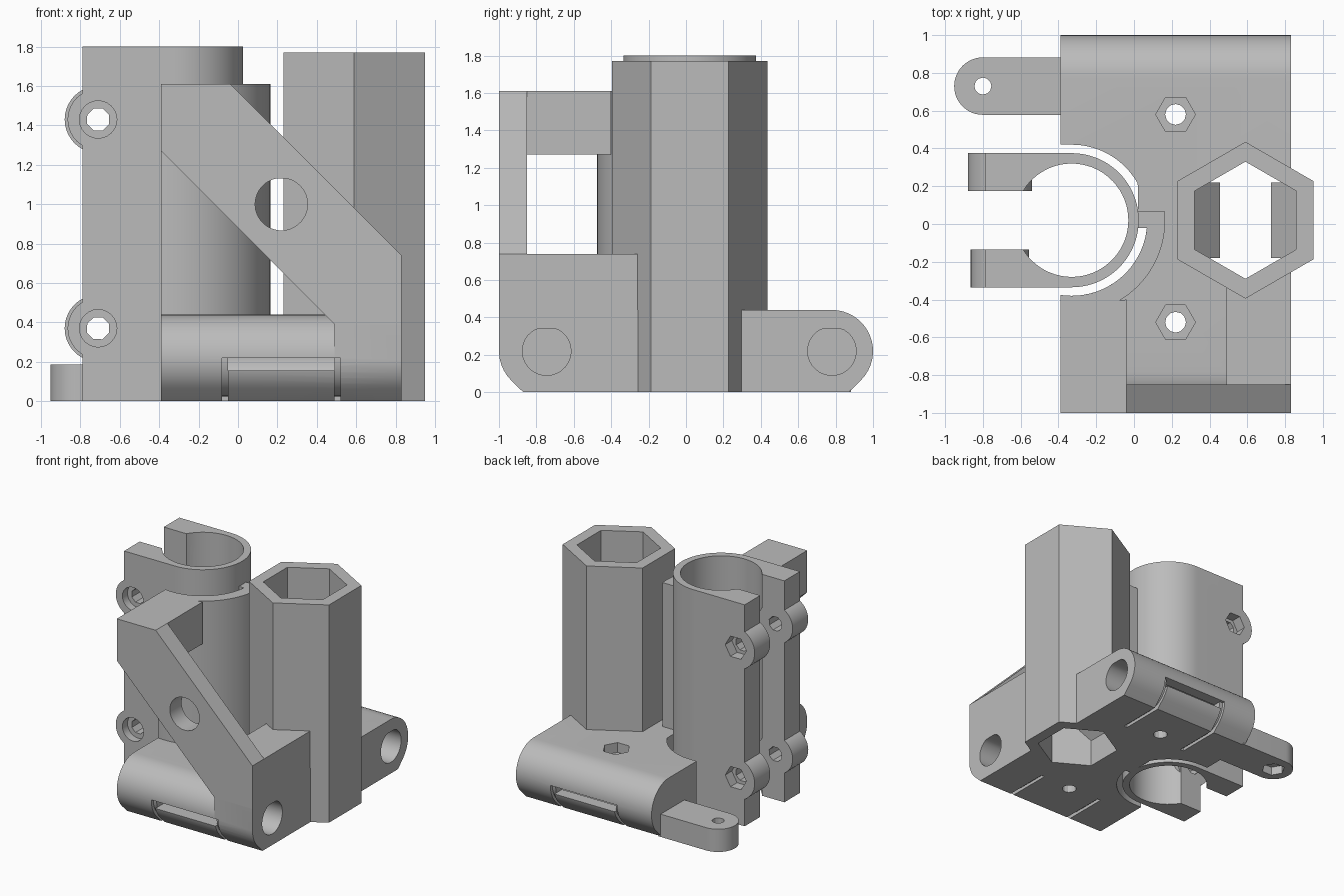
import bpy, bmesh
from math import cos, sin, radians

cube = bpy.data.objects.get("Cube")
if cube:
    bpy.data.objects.remove(cube, do_unlink=True)

grey = bpy.data.materials.new("plain grey")
grey.use_nodes = True
grey.diffuse_color = (0.5, 0.5, 0.5, 1)
grey.node_tree.nodes["Principled BSDF"].inputs["Base Color"].default_value = (0.5, 0.5, 0.5, 1)


def arc(cx, cy, r, a, b, n=24):
    """Points on an arc from angle a to b in degrees."""
    return [(cx + r * cos(radians(a + (b - a) * i / n)),
             cy + r * sin(radians(a + (b - a) * i / n))) for i in range(n + 1)]


def ngon(cx, cy, r, n, start=0):
    return arc(cx, cy, r, start, start + 360, n)[:-1]


def box(x0, x1, y0, y1):
    return [(x0, y0), (x1, y0), (x1, y1), (x0, y1)]


def prism(name, pts, axis, lo, hi):
    """Extrude a flat outline along an axis."""
    place = {"x": lambda p, d: (d, p[0], p[1]),
             "y": lambda p, d: (p[0], d, p[1]),
             "z": lambda p, d: (p[0], p[1], d)}[axis]
    bm = bmesh.new()
    a = [bm.verts.new(place(p, lo)) for p in pts]
    b = [bm.verts.new(place(p, hi)) for p in pts]
    bm.faces.new(a)
    bm.faces.new(b)
    for i in range(len(pts)):
        j = (i + 1) % len(pts)
        bm.faces.new((a[i], a[j], b[j], b[i]))
    bmesh.ops.recalc_face_normals(bm, faces=bm.faces)
    me = bpy.data.meshes.new(name)
    bm.to_mesh(me)
    bm.free()
    ob = bpy.data.objects.new(name, me)
    bpy.context.collection.objects.link(ob)
    me.materials.append(grey)
    return ob


def activate(ob):
    bpy.ops.object.select_all(action="DESELECT")
    ob.select_set(True)
    bpy.context.view_layer.objects.active = ob


def combine(ob, tools, operation="DIFFERENCE"):
    """Apply boolean tools to a part, then discard them."""
    activate(ob)
    for tool in tools:
        tool.hide_render = True
        mod = ob.modifiers.new("bool", "BOOLEAN")
        mod.solver = "EXACT"
        mod.operation = operation
        mod.object = tool
        bpy.ops.object.modifier_apply(modifier=mod.name)
        bpy.data.objects.remove(tool, do_unlink=True)


CX, CY = -0.33, 0.02      # tube centre
HX = 0.59                 # hexagonal column centre
ROD_Z = 0.22              # rod height
parts = []

# Base with rounded, chamfered ends and the tall front block
back_end = [(0.87, 0)] + arc(0.78, ROD_Z, 0.22, -45, 90, 16)
front_end = [(-y, z) for y, z in reversed(back_end)]
base = prism("base", back_end + front_end, "x", -0.39, 0.83)
block_low = [(-y, z) for y, z in back_end[:7]]
block = prism("front_block", block_low + [(-1, 0.74), (-0.26, 0.74), (-0.26, 0)], "x", 0.49, 0.83)
combine(base, [block], "UNION")

# Openings in the base: tube clearance, column bore, rods and tie slots
clearance = ([(-1, CY + 0.4), (CX, CY + 0.4)] + arc(CX, CY, 0.4, 85, 29)
             + [(0.02, -0.02)] + arc(CX, CY, 0.4, -6, -90) + [(-1, CY - 0.4)])
cutters = [prism("cut", clearance, "z", -1, 2),
           prism("cut", ngon(HX, CY, 0.31, 6, 90), "z", -1, 2)]
for side, rod_y in ((1, 0.78), (-1, -0.745)):
    hole = [(y, min(z, ROD_Z + 0.12)) for y, z in ngon(rod_y, ROD_Z, 0.13, 32, 5)]
    cutters.append(prism("cut", hole, "x", -0.3, 1))
    cutters.append(prism("cut", box(-0.05, 0.49, 0.155, 0.22), "y", side * 0.85, side * 1.1))
    ring = (arc(0.78, ROD_Z, 0.3, 0, -90) + [(0.5, -0.08), (0.5, 0.025)]
            + arc(0.78, ROD_Z, 0.195, -90, 0))
    for x in (-0.08, 0.49):
        cutters.append(prism("cut", [(side * y, z) for y, z in ring], "x", x, x + 0.03))
for y in (0.58, -0.52):
    cutters.append(prism("cut", ngon(0.22, y, 0.105, 6), "z", 0.36, 0.6))
    cutters.append(prism("cut", ngon(0.22, y, 0.055, 12), "z", -0.1, 0.5))
combine(base, cutters)
parts.append(base)

# Split clamp tube with two arms and round bolt lugs
profile = ([(-0.79, CY + 0.355)] + arc(CX, CY, 0.355, 90, -90, 40)
           + [(-0.79, CY - 0.355), (-0.79, CY - 0.155)]
           + arc(CX, CY, 0.3, -149, 149, 56) + [(-0.79, CY + 0.155)])
tube = prism("clamp_tube", profile, "z", 0, 1.8)
lugs, bolts = [], []
for z in (0.37, 1.43):
    for y0, y1, r in ((0.175, 0.375, 0.17), (-0.335, -0.135, 0.155)):
        lugs.append(prism("lug", ngon(-0.71, z, r, 40), "y", y0, y1))
    bolts.append(prism("cut", ngon(-0.71, z, 0.06, 8, 22), "y", -1, 1))
    bolts.append(prism("cut", ngon(-0.71, z, 0.095, 24), "y", -1, -0.27))
    bolts.append(prism("cut", ngon(-0.71, z, 0.095, 6), "y", 0.29, 1))
combine(tube, lugs, "UNION")
combine(tube, bolts)
parts.append(tube)

# Curved shell around the front of the tube, with its connecting web
shell = (arc(CX, CY, 0.495, -97, 5.8, 32) + [(0.02, 0.07), (0.02, -0.02)]
         + arc(CX, CY, 0.4, -6, -98.5, 32))
parts.append(prism("tube_shell", shell, "z", 0.42, 1.61))

# Beam from the shell to the diagonal strut
parts.append(prism("top_beam", [(-0.39, -0.9), (-0.04, -0.9), (-0.04, -0.4),
                                (-0.2, -0.42), (-0.39, -0.43)], "z", 1.27, 1.61))

# Diagonal strut with a round window
strut = prism("diagonal_strut", [(-0.39, 1.61), (-0.04, 1.61), (0.83, 0.74), (0.83, 0.39),
                                 (0.49, 0.39), (-0.39, 1.27)], "y", -1, -0.85)
window = [(x, min(z, 1.13)) for x, z in ngon(0.22, 1.0, 0.133, 40, 3)]
combine(strut, [prism("cut", window, "y", -1.2, -0.7)])
parts.append(strut)

# Hollow hexagonal column with two sloped stops inside
column = prism("hex_column", ngon(HX, CY, 0.415, 6, 90), "z", 0, 1.77)
combine(column, [prism("cut", ngon(HX, CY, 0.31, 6, 90), "z", -1, 3)])
parts.append(column)
for name, s in (("left_stop", 1), ("right_stop", -1)):
    wedge = [(HX + s * 0.29, 0.2), (HX + s * 0.135, 0.36), (HX + s * 0.29, 0.52)]
    parts.append(prism(name, wedge, "y", CY - 0.2, CY + 0.2))

# Side ear with a screw hole
ear = prism("side_ear", arc(-0.8, 0.73, 0.152, 90, 270) + [(-0.37, 0.578), (-0.37, 0.882)],
            "z", 0, 0.185)
combine(ear, [prism("cut", ngon(-0.8, 0.73, 0.045, 12), "z", -0.1, 0.3),
              prism("cut", ngon(-0.8, 0.73, 0.09, 6), "z", -0.1, 0.07)])
parts.append(ear)

for ob in parts:
    activate(ob)
    bpy.ops.object.shade_smooth_by_angle(angle=radians(25))
